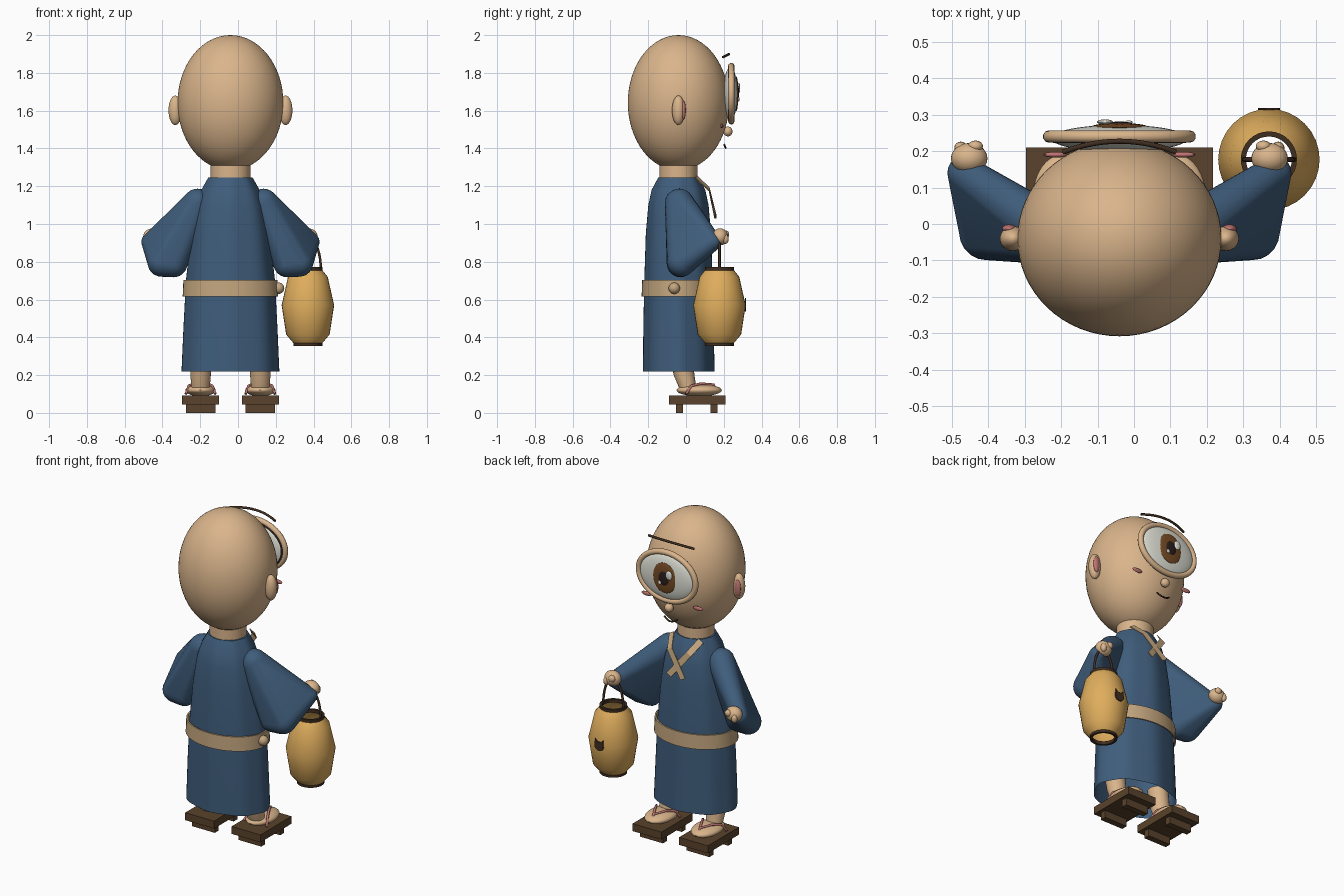
import bpy, bmesh
from math import sin, cos, pi, tau, radians
from mathutils import Vector

if "Cube" in bpy.data.objects:
    bpy.data.objects.remove(bpy.data.objects["Cube"], do_unlink=True)

CX, CY = -0.04, -0.04  # body axis


def material(name, rgb):
    m = bpy.data.materials.new(name)
    m.use_nodes = True
    m.diffuse_color = (*rgb, 1)
    m.node_tree.nodes["Principled BSDF"].inputs["Base Color"].default_value = (*rgb, 1)
    return m


SKIN = material("skin", (0.70, 0.46, 0.26))
ROBE = material("robe_blue", (0.05, 0.11, 0.20))
SASH = material("sash_tan", (0.55, 0.38, 0.21))
PAPER = material("lantern_paper", (0.74, 0.42, 0.11))
WOOD = material("sandal_wood", (0.10, 0.055, 0.025))
DARK = material("dark_brown", (0.05, 0.027, 0.015))
PINK = material("soft_pink", (0.52, 0.18, 0.17))
WHITE = material("eye_white", (0.75, 0.76, 0.68))
IRIS = material("iris_brown", (0.18, 0.07, 0.018))
BLACK = material("pupil_black", (0.022, 0.013, 0.012))


def finish(name, bm, mat, smooth=40):
    bmesh.ops.recalc_face_normals(bm, faces=bm.faces)
    me = bpy.data.meshes.new(name)
    bm.to_mesh(me)
    bm.free()
    ob = bpy.data.objects.new(name, me)
    bpy.context.collection.objects.link(ob)
    me.materials.append(mat)
    if smooth:
        bpy.ops.object.select_all(action="DESELECT")
        ob.select_set(True)
        bpy.context.view_layer.objects.active = ob
        bpy.ops.object.shade_smooth_by_angle(angle=radians(smooth))
    return ob


def ball(name, loc, size, mat, segs=32):
    bm = bmesh.new()
    bmesh.ops.create_uvsphere(bm, u_segments=segs, v_segments=segs // 2, radius=1)
    bmesh.ops.scale(bm, vec=size, verts=bm.verts)
    bmesh.ops.translate(bm, vec=loc, verts=bm.verts)
    return finish(name, bm, mat)


def box(name, loc, size, mat):
    bm = bmesh.new()
    bmesh.ops.create_cube(bm, size=1)
    bmesh.ops.scale(bm, vec=size, verts=bm.verts)
    bmesh.ops.translate(bm, vec=loc, verts=bm.verts)
    return finish(name, bm, mat, 0)


def loft(name, rings, mat, segs=48, fold=0.0, caps=False, closed=False):
    """Join elliptical rings given as (x, y, z, rx, ry)."""
    bm = bmesh.new()
    loops = []
    for x, y, z, rx, ry in rings:
        loop = []
        for i in range(segs):
            a = tau * i / segs
            f = 1 + fold * cos(8 * a)
            loop.append(bm.verts.new((x + rx * f * cos(a), y + ry * f * sin(a), z)))
        loops.append(loop)
    pairs = list(zip(loops, loops[1:])) + ([(loops[-1], loops[0])] if closed else [])
    for lo, hi in pairs:
        for i in range(segs):
            j = (i + 1) % segs
            bm.faces.new((lo[i], lo[j], hi[j], hi[i]))
    if caps:
        bm.faces.new(loops[0])
        bm.faces.new(loops[-1])
    return finish(name, bm, mat)


def tube(name, points, radius, mat, cyclic=False):
    cu = bpy.data.curves.new(name, "CURVE")
    cu.dimensions = "3D"
    cu.bevel_depth = radius
    cu.bevel_resolution = 3
    cu.use_fill_caps = True
    sp = cu.splines.new("POLY")
    sp.points.add(len(points) - 1)
    for p, co in zip(sp.points, points):
        p.co = (*co, 1)
    sp.use_cyclic_u = cyclic
    cu.materials.append(mat)
    ob = bpy.data.objects.new(name, cu)
    bpy.context.collection.objects.link(ob)
    return ob


def hull(name, balls, mat):
    """Convex skin stretched over spheres given as (x, y, z, r)."""
    bm = bmesh.new()
    for x, y, z, r in balls:
        new = bmesh.ops.create_icosphere(bm, subdivisions=3, radius=r)["verts"]
        bmesh.ops.translate(bm, vec=(x, y, z), verts=new)
    res = bmesh.ops.convex_hull(bm, input=bm.verts)
    bmesh.ops.delete(bm, geom=list({g for g in res["geom_interior"] + res["geom_unused"]
                                    if isinstance(g, bmesh.types.BMVert)}), context="VERTS")
    return finish(name, bm, mat, 50)


def plate(name, outline, y, mat, depth=0.006):
    """Thin plate facing +y from an (x, z) outline."""
    bm = bmesh.new()
    face = bm.faces.new([bm.verts.new((x, y, z)) for x, z in outline])
    ext = bmesh.ops.extrude_face_region(bm, geom=[face])["geom"]
    bmesh.ops.translate(bm, vec=(0, depth, 0), verts=[v for v in ext if isinstance(v, bmesh.types.BMVert)])
    return finish(name, bm, mat, 0)


# Head and neck
head = ball("head", (CX, CY, 1.642), (0.28, 0.268, 0.358), SKIN, 64)
loft("neck", [(CX, CY, 1.2, 0.105, 0.1), (CX, CY, 1.32, 0.105, 0.1)], SKIN)

# Robe, hem and sash
loft("robe", [(CX, -0.038, 0.218, 0.255, 0.187), (CX, -0.04, 0.45, 0.245, 0.183),
              (CX, -0.04, 0.7, 0.232, 0.178), (CX, -0.04, 0.95, 0.205, 0.17),
              (CX, -0.04, 1.1, 0.18, 0.157), (CX, -0.04, 1.18, 0.152, 0.14),
              (CX, -0.04, 1.247, 0.115, 0.105), (CX, -0.04, 1.247, 0.09, 0.085)], ROBE, 64, 0.016)
loft("sash", [(CX, -0.042, 0.617, 0.246, 0.187), (CX, -0.042, 0.617, 0.253, 0.193),
              (CX, -0.042, 0.704, 0.249, 0.19), (CX, -0.042, 0.704, 0.24, 0.182)], SASH, closed=True)
ball("sash_knot", (0.215, -0.062, 0.66), (0.03, 0.03, 0.03), SASH)

# Paired parts, mirrored about the body axis
for side, s in (("right", 1), ("left", -1)):
    def mx(d):
        return CX + s * d

    hull(side + "_sleeve", [(mx(0.175), -0.035, 1.11, 0.077), (mx(0.425), 0.14, 0.905, 0.047),
                            (mx(0.365), -0.025, 0.795, 0.074), (mx(0.3), -0.03, 0.79, 0.072)], ROBE)
    ball(side + "_hand", (mx(0.412), 0.18, 0.932), (0.05, 0.042, 0.045), SKIN)
    ball(side + "_thumb", (mx(0.395), 0.213, 0.945), (0.021, 0.016, 0.02), SKIN, 16)
    ball(side + "_finger", (mx(0.435), 0.208, 0.92), (0.018, 0.018, 0.026), SKIN, 16)

    # Ears and cheeks
    ball(side + "_ear", (mx(0.292), CY, 1.602), (0.036, 0.034, 0.078), SKIN)
    ball(side + "_inner_ear", (mx(0.302), -0.013, 1.602), (0.02, 0.012, 0.05), PINK)
    ball(side + "_cheek", (mx(0.175), 0.19, 1.52), (0.034, 0.008, 0.013), PINK, 16)

    # Legs, feet and sandals
    fx = mx(0.158)
    loft(side + "_leg", [(fx, 0.015, 0.11, 0.047, 0.042), (fx, -0.01, 0.2, 0.054, 0.055),
                         (fx, -0.03, 0.32, 0.058, 0.06)], SKIN, 24, caps=True)
    ball(side + "_foot", (fx, 0.07, 0.12), (0.08, 0.12, 0.032), SKIN)
    box(side + "_sandal_sole", (fx, 0.06, 0.068), (0.196, 0.3, 0.046), WOOD)
    for part, y in (("heel", -0.035), ("toe", 0.148)):
        box(f"{side}_sandal_{part}_tooth", (fx, y, 0.0225), (0.156, 0.038, 0.045), WOOD)
    for end in (-1, 1):
        tube(f"{side}_sandal_strap_{'inner' if end * s < 0 else 'outer'}",
             [(fx + end * 0.078, 0.0, 0.1), (fx + end * 0.062, 0.03, 0.144),
              (fx + end * 0.035, 0.08, 0.155), (fx, 0.145, 0.15), (fx, 0.155, 0.13)], 0.007, PINK)

    # Crossed collar band: a ribbon along a bent path
    bm = bmesh.new()
    path = [Vector((mx(0.1), 0.055, 1.25)), Vector((mx(0.065), 0.125, 1.185)),
            Vector((mx(-0.05), 0.158 + s * 0.003, 1.04))]
    rows = [[bm.verts.new(p + Vector((s * w, 0, -w * 0.6))) for w in (-0.016, 0.016)] for p in path]
    for a, b in zip(rows, rows[1:]):
        bm.faces.new((a[0], a[1], b[1], b[0]))
    band = finish(side + "_collar_band", bm, SASH, 0)
    band.modifiers.new("thickness", "SOLIDIFY").thickness = 0.005

# Single large eye
EZ = 1.69
ring = [(CX + 0.193 * cos(tau * i / 64), 0.24, EZ + 0.146 * sin(tau * i / 64)) for i in range(64)]
tube("eyelid_rim", ring, 0.017, SKIN, True)
ball("eye_backing", (CX, 0.228, EZ), (0.196, 0.014, 0.15), BLACK, 48)
ball("eyeball", (CX, 0.235, EZ), (0.188, 0.037, 0.142), WHITE, 48)
ball("iris", (CX, 0.266, EZ), (0.078, 0.011, 0.092), IRIS)
ball("pupil", (CX, 0.274, EZ), (0.036, 0.007, 0.044), BLACK)
ball("large_highlight", (CX - 0.04, 0.28, EZ + 0.03), (0.022, 0.007, 0.028), WHITE, 16)
ball("small_highlight", (CX + 0.025, 0.279, EZ - 0.03), (0.011, 0.005, 0.012), WHITE, 16)

# Brow, nose and mouth
steps = [i / 8 - 1 for i in range(17)]
tube("brow", [(CX + 0.155 * t, 0.227 - 0.03 * t * t, 1.899 - 0.015 * t * t) for t in steps], 0.007, DARK)
ball("nose", (CX, 0.222, 1.49), (0.026, 0.024, 0.026), SKIN)
tube("mouth", [(CX + 0.045 * t, 0.21 - 0.008 * t * t, 1.403 + 0.018 * t * t) for t in steps], 0.005, DARK)

# Lantern with open ends
LX, LY = 0.37, 0.177
profile = [(0.365, 0.073), (0.415, 0.115), (0.57, 0.139), (0.72, 0.105), (0.76, 0.073)]
loft("lantern_body", [(LX, LY, z, r, r) for z, r in profile], PAPER, 32)
for name, z in (("lower", 0.355), ("upper", 0.752)):
    rings = [(LX, LY, z + dz, r, r) for dz, r in ((0, 0.063), (0, 0.077), (0.02, 0.077), (0.02, 0.063))]
    loft(f"lantern_{name}_rim", rings, DARK, 32, closed=True)
tube("lantern_handle", [(LX + 0.068 * cos(pi * i / 20), LY, 0.765 + 0.16 * sin(pi * i / 20))
                        for i in range(21)], 0.007, DARK)

# Dark eared patch on the lantern
disc = [(LX + 0.03 * cos(tau * i / 20), 0.565 + 0.027 * sin(tau * i / 20)) for i in range(20)]
plate("lantern_patch", disc, 0.312, DARK)
for name, s in (("right", 1), ("left", -1)):
    plate(f"lantern_patch_{name}_ear", [(LX + s * 0.029, 0.57), (LX + s * 0.027, 0.607),
                                        (LX + s * 0.006, 0.587)], 0.312, DARK)
